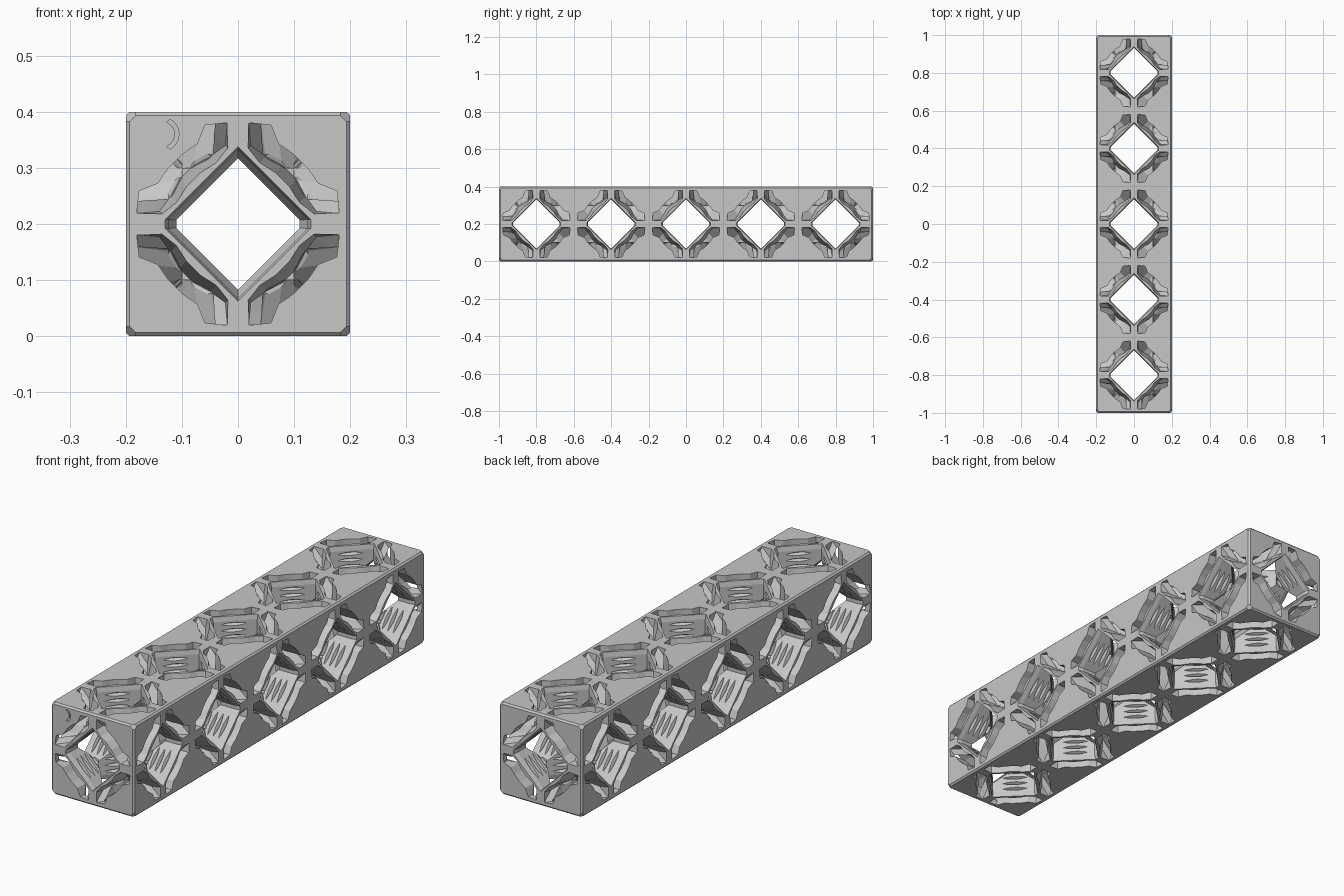
import bpy, bmesh
from math import cos, sin, pi, radians
from itertools import permutations, product
from mathutils import Vector

cube = bpy.data.objects.get("Cube")
if cube:
    bpy.data.objects.remove(cube)

HALF, LONG, CELL = 0.2, 1.0, 0.4
CELLS = [(i - 2) * CELL for i in range(5)]

grey = bpy.data.materials.new("plain grey")
grey.use_nodes = True
grey.diffuse_color = (0.57, 0.57, 0.57, 1)
grey.node_tree.nodes["Principled BSDF"].inputs["Base Color"].default_value = grey.diffuse_color


def finish(bm, name, cutter=True):
    bmesh.ops.recalc_face_normals(bm, faces=bm.faces[:])
    mesh = bpy.data.meshes.new(name)
    bm.to_mesh(mesh)
    bm.free()
    mesh.materials.append(grey)
    ob = bpy.data.objects.new(name, mesh)
    bpy.context.scene.collection.objects.link(ob)
    if cutter:
        ob.hide_render = True
        ob.hide_viewport = True
        ob.display_type = 'WIRE'
    return ob


def frame(axis, y0):
    """Map local (u, v, w), with w along the axis, to the beam."""
    def put(u, v, w):
        p = {"x": (w, u, v), "y": (u, w, v), "z": (u, v, w)}[axis]
        return Vector(p) + Vector((0, y0, HALF))
    return put


def loft(bm, put, sections):
    rings = [[bm.verts.new(put(*p)) for p in s] for s in sections]
    for a, b in zip(rings, rings[1:]):
        for i in range(len(a)):
            j = (i + 1) % len(a)
            bm.faces.new((a[i], a[j], b[j], b[i]))
    bm.faces.new(rings[0])
    bm.faces.new(rings[-1])


# Diamond outline with its two side tips trimmed
def diamond(r, w):
    t = r * 0.94
    s = r - t
    return [(t, -s, w), (t, s, w), (0, r, w), (-t, s, w), (-t, -s, w), (0, -r, w)]


def tunnel(bm, put, steps):
    steps = [(-w, r) for w, r in steps] + [(w, r) for w, r in reversed(steps)]
    loft(bm, put, [diamond(r, w) for w, r in steps])


# Ring grooves of the thread inside a tunnel mouth
def thread(bm, put, start, sign):
    for k in range(4):
        mid = start + sign * (0.085 + 0.027 * k)
        loft(bm, put, [[(r * cos(a), r * sin(a), mid + d)
                        for a in (2 * pi * i / 32 for i in range(32))]
                       for d, r in ((-0.010, 0.088), (0, 0.107), (0.010, 0.088))])


# Wavy ramped pockets around a tunnel mouth: u, inner edge, outer edge, depth
WAVE = [(0.113, 0.140, 0.142, 0.002), (0.083, 0.107, 0.166, 0.04),
        (0.050, 0.103, 0.152, 0.085), (0.018, 0.110, 0.158, 0.10)]
STATIONS = WAVE + [(-u, a, b, d) for u, a, b, d in reversed(WAVE)]


def pockets(bm, put, end, sign):
    for q in range(4):
        t = radians(45 + 90 * q)

        def local(u, n, w):
            return (n * cos(t) - u * sin(t), n * sin(t) + u * cos(t), sign * w)
        loft(bm, put, [[local(u, a, end + 0.01), local(u, b, end + 0.01),
                        local(u, b, end - d), local(u, a + 0.2 * d * (b - a > 0.01), end - d)]
                       for u, a, b, d in STATIONS])


# Beam body with chamfered edges and clipped corners
bm = bmesh.new()
for s in product((-1, 1), repeat=3):
    for o in permutations((0, 0.007, 0.017)):
        bm.verts.new((s[0] * (HALF - o[0]), s[1] * (LONG - o[1]), HALF + s[2] * (HALF - o[2])))
bmesh.ops.convex_hull(bm, input=bm.verts[:])
bmesh.ops.dissolve_limit(bm, angle_limit=0.01, verts=bm.verts[:], edges=bm.edges[:])
beam = finish(bm, "beam", cutter=False)

# Cutters, grouped by direction so that no group overlaps itself
cutters = []
for axis in "xyz":
    tun, thr, poc = bmesh.new(), bmesh.new(), bmesh.new()
    if axis == "y":
        put = frame(axis, 0)
        tunnel(tun, put, [(1.01, 0.141), (0.98, 0.132), (0.63, 0.132), (0.6, 0.117)])
        for sign in (-1, 1):
            thread(thr, put, sign * 0.8, sign)
            pockets(poc, put, LONG, sign)
    else:
        for y0 in CELLS:
            put = frame(axis, y0)
            tunnel(tun, put, [(0.21, 0.141), (0.18, 0.132)])
            for sign in (-1, 1):
                thread(thr, put, 0, sign)
                pockets(poc, put, HALF, sign)
    for part, name in ((tun, "tunnel"), (thr, "thread"), (poc, "pocket")):
        cutters.append(finish(part, f"{name}_cutter_{axis}"))

# Small crescent groove on the front face
bm = bmesh.new()
arc = [radians(a) for a in range(-60, 61, 20)]
outline = [(-0.136 + 0.031 * cos(a), 0.16 + 0.031 * sin(a)) for a in arc]
outline += [(-0.142 + 0.030 * cos(a), 0.16 + 0.025 * sin(a)) for a in reversed(arc)]
loft(bm, frame("y", 0), [[(u, v, w) for u, v in outline] for w in (-1.01, -0.995)])
cutters.append(finish(bm, "crescent_cutter"))

for c in cutters:
    mod = beam.modifiers.new(c.name, 'BOOLEAN')
    mod.operation = 'DIFFERENCE'
    mod.solver = 'MANIFOLD'
    mod.object = c
